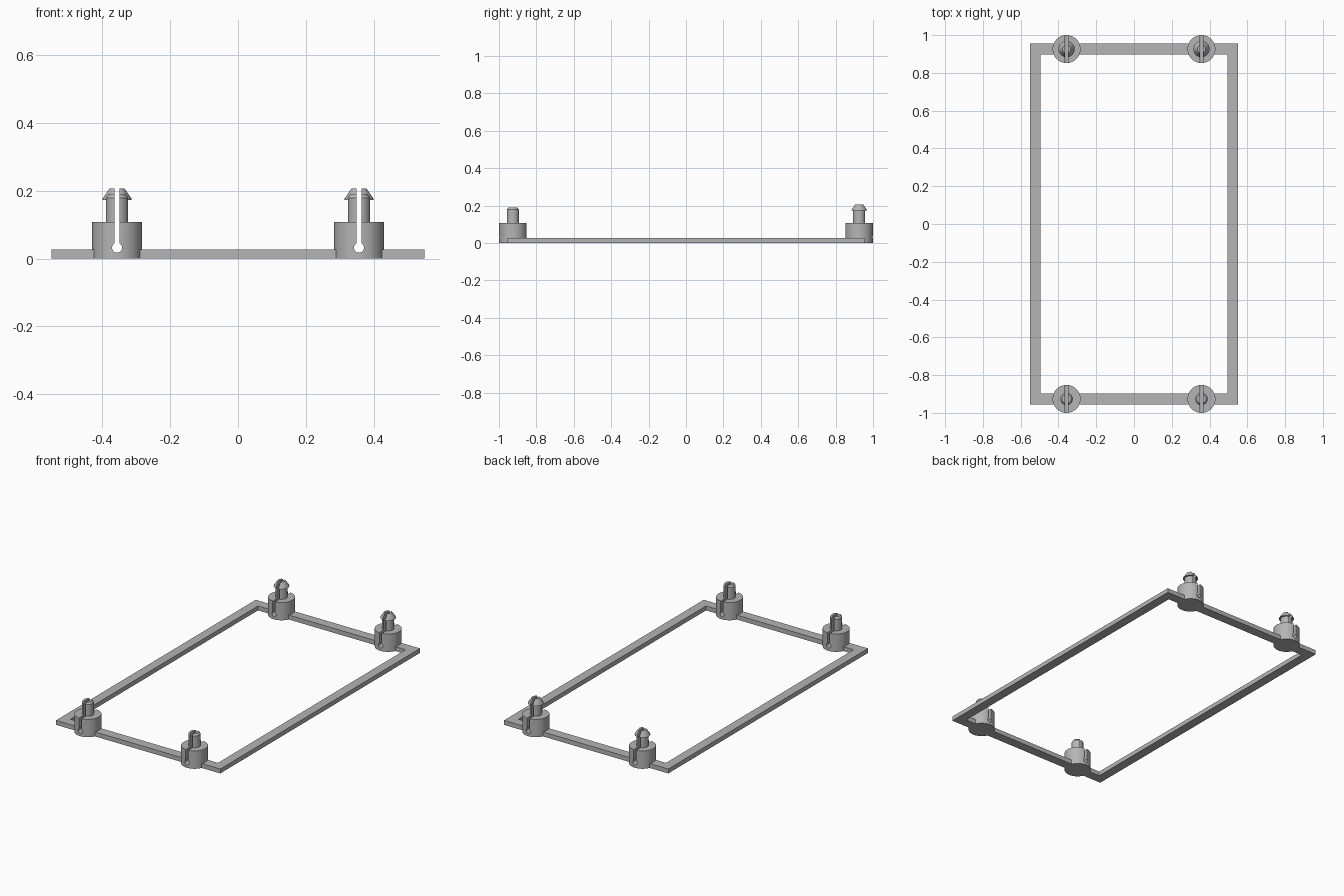
import bpy, bmesh
from math import sin, cos, asin, pi, tau, radians
from mathutils import Vector

cube = bpy.data.objects.get("Cube")
if cube:
    bpy.data.objects.remove(cube)

grey = bpy.data.materials.new("plain grey")
grey.use_nodes = True
colour = (0.46, 0.46, 0.46, 1)
grey.diffuse_color = colour
grey.node_tree.nodes["Principled BSDF"].inputs["Base Color"].default_value = colour

POST_X, POST_Y = 0.357, 0.926
BASE_R, BASE_TOP = 0.074, 0.108
PIN_R = 0.033
FRAME_H = 0.027


def add_object(name, bm, location=(0, 0, 0)):
    bmesh.ops.recalc_face_normals(bm, faces=bm.faces)
    mesh = bpy.data.meshes.new(name)
    bm.to_mesh(mesh)
    bm.free()
    mesh.materials.append(grey)
    obj = bpy.data.objects.new(name, mesh)
    obj.location = location
    bpy.context.collection.objects.link(obj)
    return obj


def extrude(bm, faces, offset):
    new = bmesh.ops.extrude_face_region(bm, geom=faces)["geom"]
    verts = [v for v in new if isinstance(v, bmesh.types.BMVert)]
    bmesh.ops.translate(bm, verts=verts, vec=offset)


def make_frame():
    bm = bmesh.new()
    corners = [(-1, -1), (1, -1), (1, 1), (-1, 1)]
    outer = [bm.verts.new((sx * 0.55, sy * 0.955, 0)) for sx, sy in corners]
    inner = [bm.verts.new((sx * 0.494, sy * 0.897, 0)) for sx, sy in corners]
    faces = [bm.faces.new((outer[i - 1], outer[i], inner[i], inner[i - 1]))
             for i in range(4)]
    extrude(bm, faces, Vector((0, 0, FRAME_H)))
    return add_object("frame", bm)


def make_post(name, profile, location):
    # Turned solid: revolve the half profile about the z axis
    bm = bmesh.new()
    verts = [bm.verts.new((r, 0, z)) for r, z in profile]
    edges = [bm.edges.new(pair) for pair in zip(verts, verts[1:])]
    bmesh.ops.spin(bm, geom=verts + edges, cent=(0, 0, 0), axis=(0, 0, 1),
                   angle=tau, steps=48, use_merge=False)
    bmesh.ops.remove_doubles(bm, verts=bm.verts, dist=0.00005)
    return add_object(name, bm, location)


def make_keyhole(location):
    # Round relief hole with a straight slot running up out of the top
    bm = bmesh.new()
    radius, half, centre = 0.0147, 0.008, 0.032
    gap = asin(half / radius)
    start, sweep, steps = pi / 2 + gap, tau - 2 * gap, 20
    points = [(radius * cos(start + sweep * i / steps),
               centre + radius * sin(start + sweep * i / steps))
              for i in range(steps + 1)]
    points += [(half, 0.3), (-half, 0.3)]
    face = bm.faces.new([bm.verts.new((x, -0.1, z)) for x, z in points])
    extrude(bm, [face], Vector((0, 0.2, 0)))
    cutter = add_object("keyhole_cutter", bm, location)
    cutter.hide_render = True
    return cutter


def cut(obj, cutter):
    mod = obj.modifiers.new("slot", "BOOLEAN")
    mod.operation = "DIFFERENCE"
    mod.solver = "EXACT"
    mod.object = cutter
    bpy.context.view_layer.objects.active = obj
    bpy.ops.object.modifier_apply(modifier=mod.name)


# Profiles: shared base, plain chamfered pin in front, barbed clip at the back
base = [(0, 0), (BASE_R, 0), (BASE_R, BASE_TOP), (PIN_R, BASE_TOP)]
plain_pin = base + [(PIN_R, 0.179), (0.025, 0.19), (0, 0.19)]
barbed_pin = base + [(PIN_R, 0.173), (0.043, 0.173), (0.042, 0.178),
                     (0.022, 0.207), (0, 0.207)]

frame = make_frame()
posts = []
for end, sy, profile in (("front", -1, plain_pin), ("back", 1, barbed_pin)):
    for side, sx in (("right", -1), ("left", 1)):
        location = (sx * POST_X, sy * POST_Y, 0)
        post = make_post(f"{end}_{side}_post", profile, location)
        cutter = make_keyhole(location)
        bpy.context.view_layer.update()
        cut(post, cutter)
        cut(frame, cutter)
        bpy.data.objects.remove(cutter)
        posts.append(post)

# Smooth round walls, crisp edges
bpy.ops.object.select_all(action="DESELECT")
for post in posts:
    post.select_set(True)
bpy.context.view_layer.objects.active = posts[0]
bpy.ops.object.shade_smooth_by_angle(angle=radians(25))
